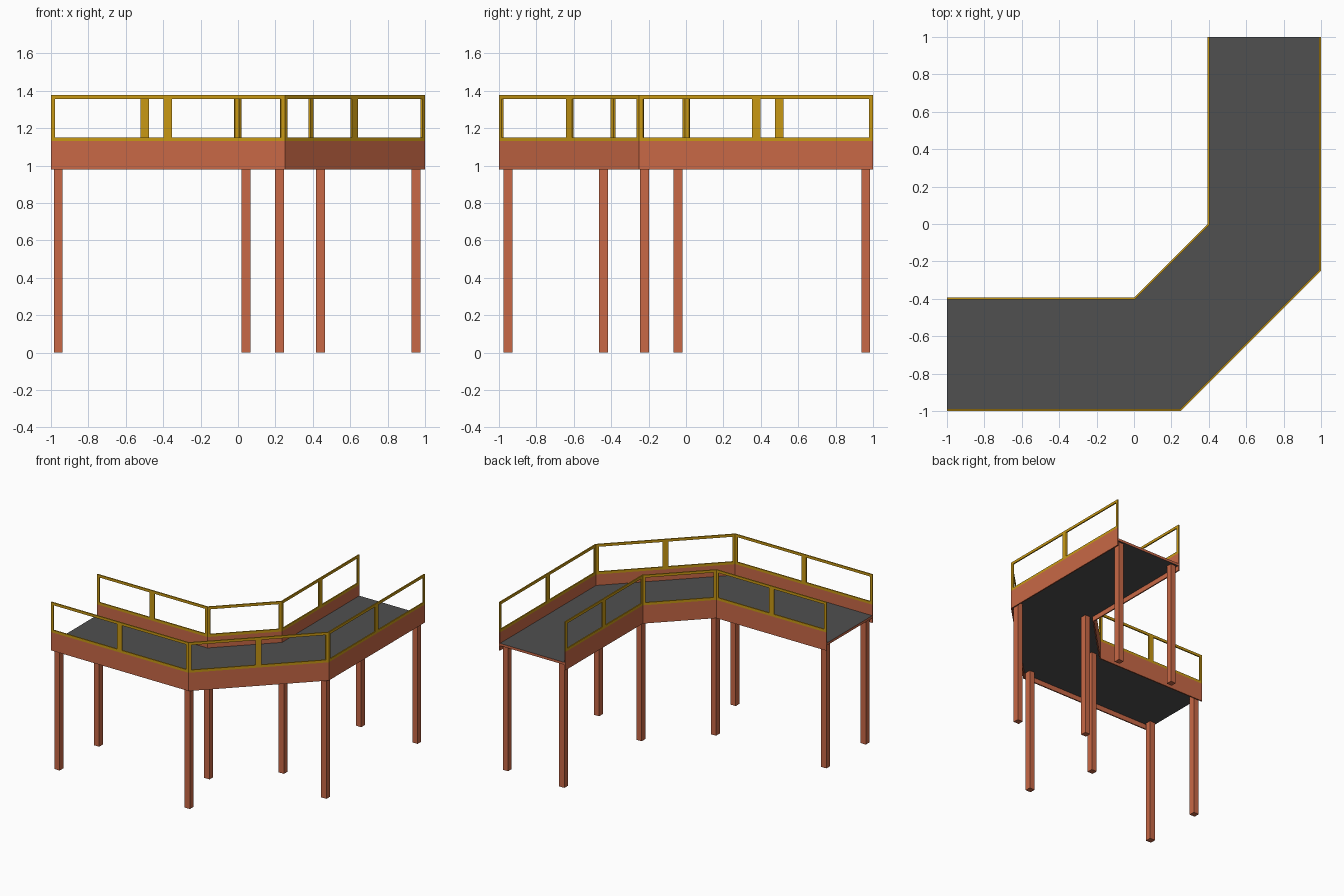
import bpy, bmesh
from mathutils import Vector

cube = bpy.data.objects.get("Cube")
if cube:
    bpy.data.objects.remove(cube)


def material(name, r, g, b):
    m = bpy.data.materials.new(name)
    m.use_nodes = True
    m.diffuse_color = (r, g, b, 1)
    m.node_tree.nodes["Principled BSDF"].inputs["Base Color"].default_value = (r, g, b, 1)
    return m


RUST = material("rust_paint", 0.58, 0.138, 0.061)
YELLOW = material("yellow_paint", 0.58, 0.314, 0.007)
GREY = material("dark_grey_floor", 0.08, 0.08, 0.08)


def prism(bm, plan, z0, z1):
    """Closed prism over a counter-clockwise plan outline."""
    low = [bm.verts.new((p[0], p[1], z0)) for p in plan]
    high = [bm.verts.new((p[0], p[1], z1)) for p in plan]
    bm.faces.new(low[::-1])
    bm.faces.new(high)
    n = len(plan)
    for i in range(n):
        j = (i + 1) % n
        bm.faces.new((low[i], low[j], high[j], high[i]))


def finish(bm, name, *mats):
    bmesh.ops.recalc_face_normals(bm, faces=bm.faces)
    mesh = bpy.data.meshes.new(name)
    bm.to_mesh(mesh)
    bm.free()
    for m in mats:
        mesh.materials.append(m)
    obj = bpy.data.objects.new(name, mesh)
    bpy.context.scene.collection.objects.link(obj)
    return obj


def inset_path(path, dist):
    """Mitred copy of an open path, shifted to its left."""
    dirs = [(b - a).normalized() for a, b in zip(path, path[1:])]
    norms = [Vector((-d.y, d.x)) for d in dirs]
    out = []
    for i, p in enumerate(path):
        a, b = norms[max(i - 1, 0)], norms[min(i, len(norms) - 1)]
        out.append(p + (a + b) * dist / (1 + a.dot(b)))
    return out


# Plan edges of the bent walkway, each with the floor on its left
outer = [Vector(p) for p in ((-1, -1), (0.25, -1), (1, -0.25), (1, 1))]
inner = [Vector(p) for p in ((0.393, 1), (0.393, 0), (0, -0.393), (-1, -0.393))]

THICK = 0.01
Z_BEAM, Z_FLOOR, Z_RAIL, Z_TOP = 0.98, 1.04, 1.13, 1.377
BAR, MID = 0.021, 0.045

# Floor slab: grey above and below, painted edges
bm = bmesh.new()
prism(bm, inset_path(outer, 0.004) + inset_path(inner, 0.004), Z_FLOOR - 0.02, Z_FLOOR)
bm.normal_update()
for f in bm.faces:
    f.material_index = 0 if abs(f.normal.z) > 0.5 else 1
finish(bm, "floor", GREY, RUST)

# Side beams and railings, one pair per edge
for side, path, bare in (("outer", outer, None), ("inner", inner, 1)):
    back = inset_path(path, THICK)
    beam, rail = bmesh.new(), bmesh.new()
    for i in range(len(path) - 1):
        a, b, c, d = path[i], path[i + 1], back[i + 1], back[i]
        length = (b - a).length

        def slab(bm, start, end, z0, z1):
            s, e = start / length, end / length
            prism(bm, (a.lerp(b, s), a.lerp(b, e), d.lerp(c, e), d.lerp(c, s)), z0, z1)

        slab(beam, 0, length, Z_BEAM, Z_RAIL)
        slab(rail, 0, length, Z_RAIL, Z_RAIL + BAR)
        slab(rail, 0, length, Z_TOP - BAR, Z_TOP)
        uprights = [(0, BAR), (length - BAR, length)]
        if i != bare:  # the short inner diagonal has no middle upright
            uprights.append(((length - MID) / 2, (length + MID) / 2))
        for s, e in uprights:
            slab(rail, s, e, Z_RAIL + BAR, Z_TOP - BAR)
    finish(beam, side + "_beam", RUST)
    finish(rail, side + "_railing", YELLOW)

# Support legs, mirrored across the diagonal of the bend
H = 0.024
legs = ((-0.961, -0.952), (-0.961, -0.44), (0.222, -0.952), (0.042, -0.44))
for i, (px, py) in enumerate(legs):
    for arm, x, y in (("front", px, py), ("left", -py, -px)):
        bm = bmesh.new()
        prism(bm, ((x - H, y - H), (x + H, y - H), (x + H, y + H), (x - H, y + H)),
              0, Z_FLOOR - 0.02)
        finish(bm, f"{arm}_leg_{i + 1}", RUST)
